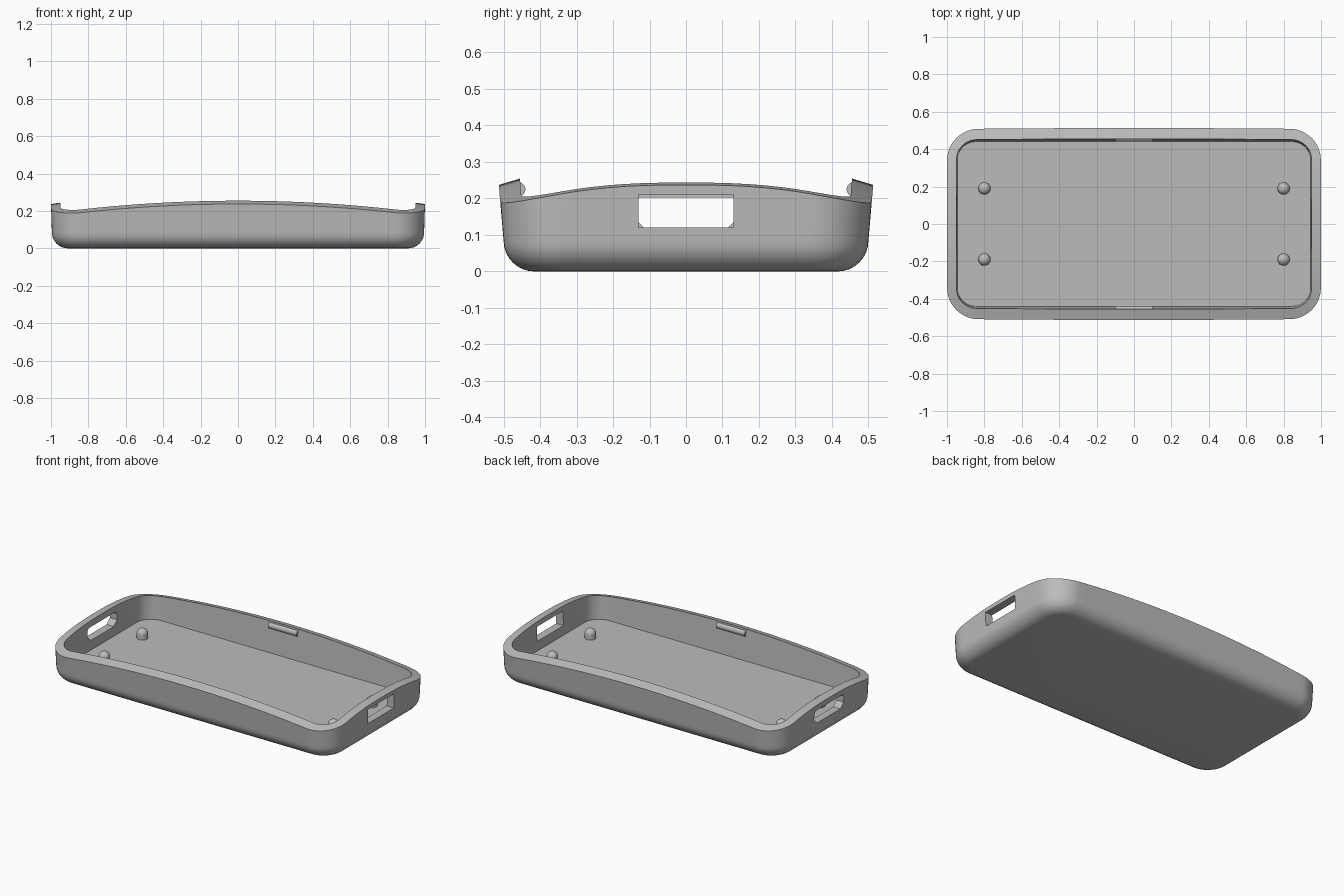
import bpy, bmesh, math
from mathutils import Vector

cube = bpy.data.objects.get("Cube")
if cube:
    bpy.data.objects.remove(cube, do_unlink=True)

gray = bpy.data.materials.new("plain_gray")
gray.use_nodes = True
gray.diffuse_color = (0.5, 0.5, 0.5, 1)
gray.node_tree.nodes["Principled BSDF"].inputs["Base Color"].default_value = (0.5, 0.5, 0.5, 1)


def make_object(name, bm):
    bmesh.ops.recalc_face_normals(bm, faces=bm.faces)
    mesh = bpy.data.meshes.new(name)
    bm.to_mesh(mesh)
    bm.free()
    mesh.materials.append(gray)
    obj = bpy.data.objects.new(name, mesh)
    bpy.context.collection.objects.link(obj)
    return obj


def smooth(obj, angle=30):
    bpy.ops.object.select_all(action="DESELECT")
    obj.select_set(True)
    bpy.context.view_layer.objects.active = obj
    bpy.ops.object.shade_smooth_by_angle(angle=math.radians(angle))


def rounded_ring(hx, hy, r, z=0.0, corner=12, long_div=32, short_div=16):
    """Rounded rectangle with evenly divided sides, counter-clockwise."""
    arcs = []
    for k, (sx, sy) in enumerate([(1, 1), (-1, 1), (-1, -1), (1, -1)]):
        angles = [math.pi / 2 * (k + i / corner) for i in range(corner + 1)]
        arcs.append([Vector((sx * (hx - r) + r * math.cos(a),
                             sy * (hy - r) + r * math.sin(a), z)) for a in angles])
    points = []
    for k, arc in enumerate(arcs):
        points += arc
        after = arcs[(k + 1) % 4][0]
        div = long_div if k % 2 == 0 else short_div
        points += [arc[-1].lerp(after, i / div) for i in range(1, div)]
    return points


def rim_height(p):
    return 0.305 - 0.068 * p.x ** 2 - 0.068 * (abs(p.y) / 0.513) ** 2.5


def rim_ring(low, top):
    """Cut the drafted wall between two rings with the domed rim surface."""
    z0, z1 = low[0].z, top[0].z
    result = []
    for a, b in zip(low, top):
        z = rim_height(b)
        p = a.lerp(b, (z - z0) / (z1 - z0))
        p.z = rim_height(p)
        result.append(p)
    return result


# Tray shell: bottom fillet, drafted outer wall, domed rim, inner wall, floor
FILLET, FLOOR = 0.085, 0.06
rings = []
for i in range(9):
    a = math.pi / 2 * i / 8
    inset = FILLET * (1 - math.sin(a))
    rings.append(rounded_ring(0.995 - inset, 0.5 - inset, 0.16 - inset,
                              FILLET * (1 - math.cos(a))))
rings.append(rim_ring(rings[-1], rounded_ring(1.0, 0.513, 0.17, 0.237)))
floor_ring = rounded_ring(0.945, 0.44, 0.1, FLOOR)
rings.append(rim_ring(floor_ring, rounded_ring(0.95, 0.455, 0.11, 0.255)))
rings.append(floor_ring)

bm = bmesh.new()
loops = [[bm.verts.new(p) for p in ring] for ring in rings]
count = len(loops[0])
for lower, upper in zip(loops, loops[1:]):
    for i in range(count):
        j = (i + 1) % count
        bm.faces.new((lower[i], lower[j], upper[j], upper[i]))
bm.faces.new(loops[0][::-1])
bm.faces.new(loops[-1])
tray = make_object("tray_shell", bm)


# End openings: plain rectangle on one end, clipped corners on the other
def cut_opening(name, x, outline):
    cutter_bm = bmesh.new()
    face = cutter_bm.faces.new([cutter_bm.verts.new((x - 0.1, y, z)) for y, z in outline])
    ext = bmesh.ops.extrude_face_region(cutter_bm, geom=[face])
    moved = [v for v in ext["geom"] if isinstance(v, bmesh.types.BMVert)]
    bmesh.ops.translate(cutter_bm, verts=moved, vec=(0.2, 0, 0))
    cutter = make_object(name, cutter_bm)
    mod = tray.modifiers.new(name, "BOOLEAN")
    mod.object, mod.operation, mod.solver = cutter, "DIFFERENCE", "EXACT"
    bpy.context.view_layer.objects.active = tray
    bpy.ops.object.modifier_apply(modifier=name)
    bpy.data.objects.remove(cutter, do_unlink=True)


half = [(0.13, 0.12), (0.13, 0.211)]
cut_opening("left_opening", 1, half + [(-y, z) for y, z in half[::-1]])
half = [(0.115, 0.12), (0.147, 0.15), (0.147, 0.188), (0.132, 0.203)]
cut_opening("right_opening", -1, half + [(-y, z) for y, z in half[::-1]])
smooth(tray)

# Support posts with domed tops
RADIUS, SEGMENTS = 0.033, 24
for sx, side in ((1, "left"), (-1, "right")):
    for sy, end in ((1, "back"), (-1, "front")):
        bm = bmesh.new()
        profile = [(0, FLOOR - 0.01), (RADIUS, FLOOR - 0.01)]
        for i in range(9):
            a = math.pi / 2 * i / 8
            profile.append((RADIUS * math.cos(a), FLOOR + 0.027 + RADIUS * math.sin(a)))
        verts = [bm.verts.new((r, 0, z)) for r, z in profile]
        edges = [bm.edges.new(pair) for pair in zip(verts, verts[1:])]
        bmesh.ops.spin(bm, geom=verts + edges, cent=(0, 0, 0), axis=(0, 0, 1),
                       angle=2 * math.pi, steps=SEGMENTS)
        bmesh.ops.remove_doubles(bm, verts=bm.verts, dist=0.0001)
        post = make_object(f"{end}_{side}_post", bm)
        post.location = (sx * 0.8, sy * 0.19, 0)
        smooth(post)

# Snap ridges on the inside of the long walls
for sy, end in ((1, "back"), (-1, "front")):
    bm = bmesh.new()
    bmesh.ops.create_cone(bm, cap_ends=True, segments=20, radius1=0.02, radius2=0.02, depth=0.2)
    ridge = make_object(f"{end}_snap_ridge", bm)
    ridge.rotation_euler = (0, math.pi / 2, 0)
    ridge.location = (0, sy * 0.46, 0.225)
    smooth(ridge)
